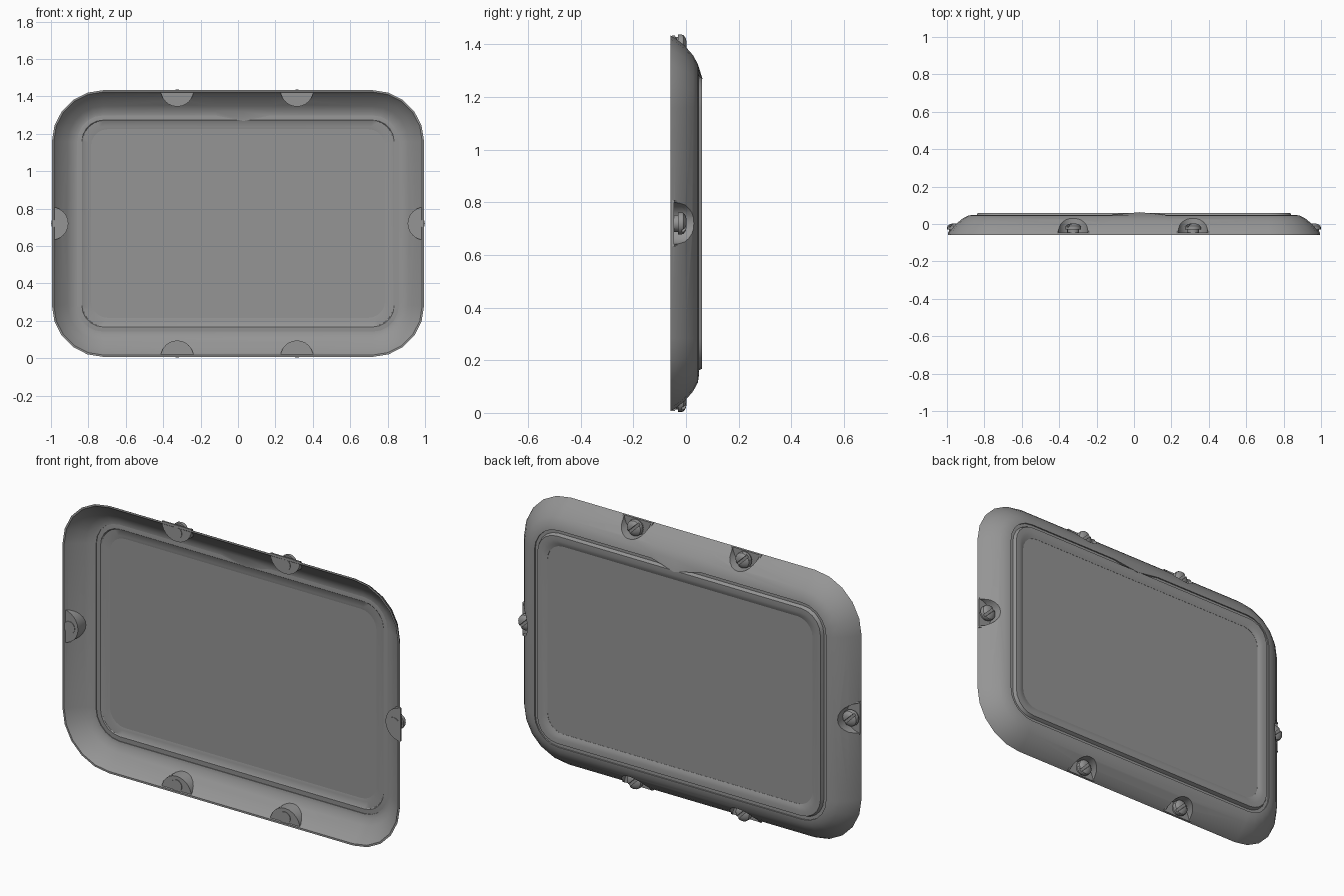
import bpy, bmesh
from math import sin, cos, pi, radians
from mathutils import Vector, Matrix

cube = bpy.data.objects.get("Cube")
if cube:
    bpy.data.objects.remove(cube, do_unlink=True)

HX, HZ, ZC, RADIUS = 0.995, 0.713, 0.72, 0.275
FLOOR, POCKET_R = -0.045, 0.08

grey = bpy.data.materials.new("mid_grey")
grey.use_nodes = True
grey.diffuse_color = (0.3, 0.3, 0.3, 1)
grey.node_tree.nodes["Principled BSDF"].inputs["Base Color"].default_value = (0.3, 0.3, 0.3, 1)


def finish(name, bm, smooth=35):
    """Turn a bmesh into a shaded object."""
    bmesh.ops.recalc_face_normals(bm, faces=bm.faces)
    mesh = bpy.data.meshes.new(name)
    bm.to_mesh(mesh)
    bm.free()
    mesh.materials.append(grey)
    ob = bpy.data.objects.new(name, mesh)
    bpy.context.collection.objects.link(ob)
    if smooth:
        shade(ob, smooth)
    return ob


def shade(ob, angle):
    bpy.ops.object.select_all(action='DESELECT')
    ob.select_set(True)
    bpy.context.view_layer.objects.active = ob
    bpy.ops.object.shade_smooth_by_angle(angle=radians(angle))


def outline(d, segs=5):
    """Rounded rectangle inset by d, with extra points for the top notch."""
    r = max(RADIUS - d, 0.09)
    w, h = HX - d - r, HZ - d - r
    pts = []
    for k, (sx, sz) in enumerate([(1, 1), (-1, 1), (-1, -1), (1, -1)]):
        for i in range(segs + 1):
            a = (k + i / segs) * pi / 2
            pts.append((sx * w + r * cos(a), sz * h + r * sin(a)))
        if k == 0:
            pts += [(x, h + r) for x in (0.17, 0.03, -0.12)]
    return pts, segs + 2   # index of the notch tip


def sweep(section, notch=()):
    """Sweep a closed (inset, y) section round the outline."""
    bm = bmesh.new()
    rings = []
    for j, (d, y) in enumerate(section):
        pts, tip = outline(d)
        ring = []
        for i, (x, z) in enumerate(pts):
            dip = j in notch and i == tip
            lift = 0.014 if dip and j == notch[0] else 0
            ring.append(bm.verts.new((x, y + lift, ZC + z - (0.03 if dip else 0))))
        rings.append(ring)
    for a, b in zip(rings, rings[1:] + rings[:1]):
        n = len(a)
        for i in range(n):
            k = (i + 1) % n
            bm.faces.new((a[i], a[k], b[k], b[i]))
    return bm


# Curved outer frame: back skin outwards to inwards, then front skin back
back_skin = [(0, -0.058), (0.01, -0.04), (0.038, -0.005), (0.075, 0.027), (0.108, 0.045), (0.135, 0.049)]
front_skin = [(0.135, 0.032), (0.115, 0.03), (0.085, 0.012), (0.052, -0.014), (0.022, -0.042), (0.01, -0.058)]
frame = finish("outer_frame", sweep(back_skin + front_skin, notch=(5, 6)), 0)

# Inner seal around the pane
finish("inner_seal", sweep([
    (0.125, 0.036), (0.16, 0.034), (0.165, 0.038), (0.195, 0.04), (0.213, 0.044),
    (0.213, 0.05), (0.2, 0.056), (0.185, 0.06), (0.16, 0.06), (0.152, 0.042), (0.125, 0.042)]))

# Flat pane
bm = bmesh.new()
face = bm.faces.new([bm.verts.new((x, 0.043, ZC + z)) for x, z in outline(0.205)[0]])
ext = bmesh.ops.extrude_face_region(bm, geom=[face])
bmesh.ops.translate(bm, vec=(0, 0.006, 0), verts=[v for v in ext["geom"] if isinstance(v, bmesh.types.BMVert)])
finish("pane", bm)


def place(side, c):
    """Mapping from (along edge, inset, y) to model space."""
    return {
        "top": lambda u, d, y: (c + u, y, ZC + HZ - d),
        "bottom": lambda u, d, y: (c + u, y, ZC - HZ + d),
        "left": lambda u, d, y: (HX - d, y, ZC + u),
        "right": lambda u, d, y: (-HX + d, y, ZC + u),
    }[side]


def skin_height(d):
    for (d0, y0), (d1, y1) in zip(back_skin, back_skin[1:]):
        if d <= d1:
            return y0 + (y1 - y0) * max(d - d0, 0) / (d1 - d0)
    return back_skin[-1][1]


def prism(bm, low, high):
    """Closed solid between two matching loops of points."""
    a = [bm.verts.new(p) for p in low]
    b = [bm.verts.new(p) for p in high]
    bm.faces.new(a)
    bm.faces.new(b)
    for i in range(len(a)):
        k = (i + 1) % len(a)
        bm.faces.new((a[i], a[k], b[k], b[i]))


def pocket(name, at):
    """Half-round screw pocket: floor plate and curved wall."""
    bm = bmesh.new()
    arc = [(cos(i * pi / 12), sin(i * pi / 12)) for i in range(13)]
    ro, ri = POCKET_R + 0.008, POCKET_R
    prism(bm, [at(ro * u, ro * d, FLOOR - 0.008) for u, d in arc],
          [at(ro * u, ro * d, FLOOR) for u, d in arc])
    rows = []
    for u, d in arc:
        top = max(FLOOR + 0.002, skin_height(ri * d) - 0.002)
        rows.append([bm.verts.new(at(r * u, r * d, y)) for r, y in
                     ((ri, FLOOR - 0.004), (ri, top), (ro, top), (ro, FLOOR - 0.004))])
    for a, b in zip(rows, rows[1:]):
        for i in range(4):
            k = (i + 1) % 4
            bm.faces.new((a[i], a[k], b[k], b[i]))
    bm.faces.new(rows[0])
    bm.faces.new(rows[-1])
    finish(name, bm)


def screw(name, at):
    """Slotted screw with a domed head facing the back."""
    bm = bmesh.new()
    centre = Vector(at(0, 0.038, 0))

    def turned(profile):
        part = bmesh.new()
        loops = [[part.verts.new((r * cos(i * pi / 8), y, r * sin(i * pi / 8))) for i in range(16)]
                 for r, y in profile]
        part.faces.new(loops[0])
        part.faces.new(loops[-1])
        for a, b in zip(loops, loops[1:]):
            for i in range(16):
                k = (i + 1) % 16
                part.faces.new((a[i], a[k], b[k], b[i]))
        return part

    def add(part):
        bmesh.ops.translate(part, vec=centre, verts=part.verts)
        temp = bpy.data.meshes.new("temp")
        part.to_mesh(temp)
        part.free()
        bm.from_mesh(temp)
        bpy.data.meshes.remove(temp)

    add(turned([(0.032, -0.056), (0.032, -0.03), (0.042, -0.03), (0.042, -0.016)]))
    for s in (1, -1):
        half = turned([(0.042, -0.017), (0.04, -0.01), (0.03, -0.002), (0.016, 0.002)])
        normal = Vector((s, 0, s)).normalized()
        cut = bmesh.ops.bisect_plane(half, geom=half.verts[:] + half.edges[:] + half.faces[:],
                                     plane_co=normal * 0.007, plane_no=normal, clear_inner=True)
        bmesh.ops.holes_fill(half, edges=[e for e in cut["geom_cut"] if isinstance(e, bmesh.types.BMEdge)])
        add(half)
    finish(name, bm)


# Six screws in pockets: two on top, two below, one on each side
spots = [("top", -0.325), ("top", 0.315), ("bottom", -0.325), ("bottom", 0.315), ("left", 0), ("right", 0)]
cut_bm = bmesh.new()
for n, (side, c) in enumerate(spots, 1):
    at = place(side, c)
    pocket(f"screw_pocket_{n}", at)
    screw(f"screw_{n}", at)
    circle = [(POCKET_R * cos(i * pi / 12), POCKET_R * sin(i * pi / 12)) for i in range(24)]
    prism(cut_bm, [at(u, d, FLOOR) for u, d in circle], [at(u, d, 0.2) for u, d in circle])

# Cut the pockets out of the frame
cutter = finish("pocket_cutter", cut_bm, 0)
cutter.hide_render = True
bpy.context.view_layer.objects.active = frame
mod = frame.modifiers.new("pockets", 'BOOLEAN')
mod.operation, mod.solver, mod.object = 'DIFFERENCE', 'EXACT', cutter
bpy.ops.object.modifier_apply(modifier=mod.name)
bpy.data.objects.remove(cutter, do_unlink=True)
shade(frame, 35)
